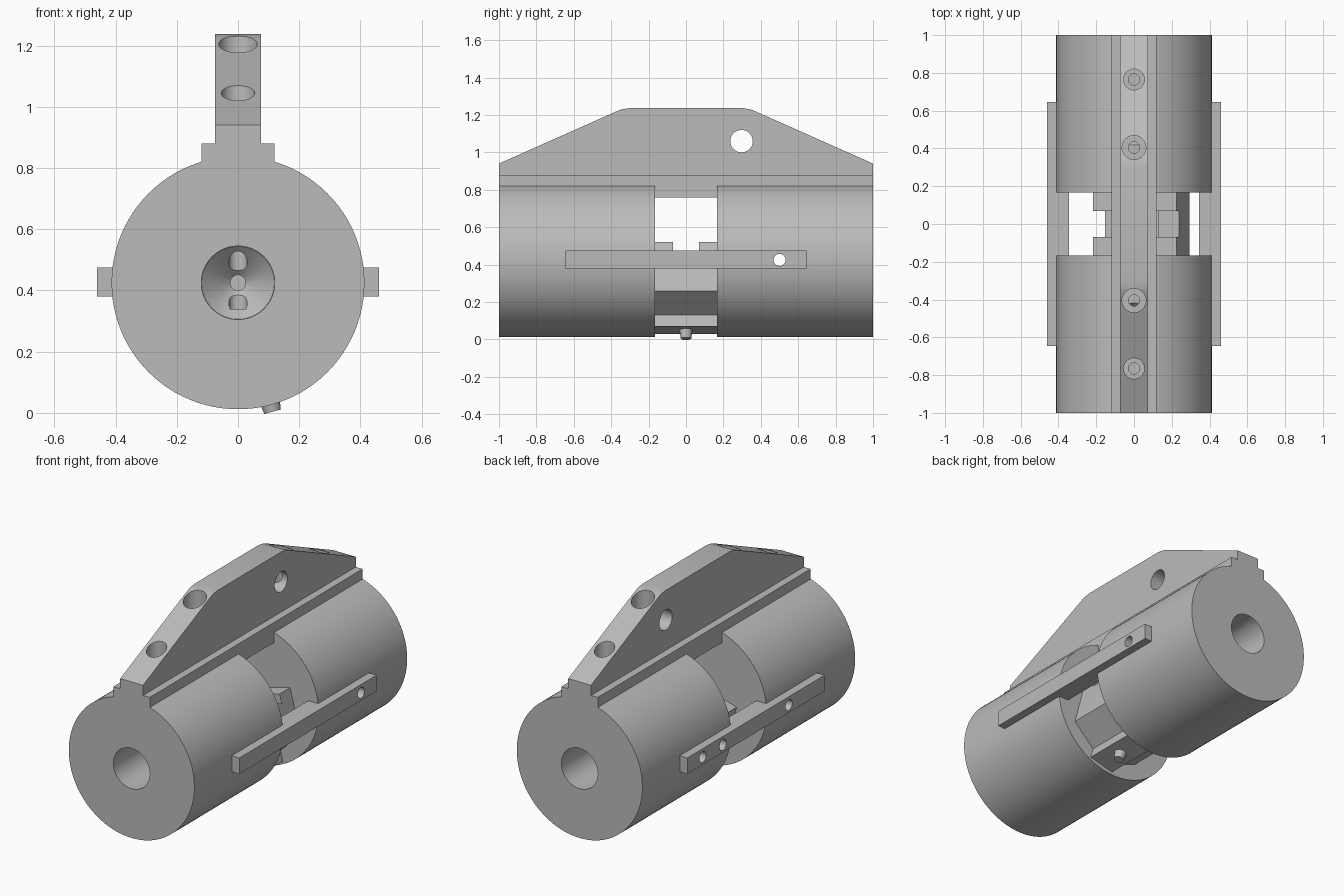
import bpy
import bmesh
import math
from mathutils import Matrix, Vector

cube = bpy.data.objects.get("Cube")
if cube:
    bpy.data.objects.remove(cube, do_unlink=True)

AXIS_Z = 0.425
TILT = math.radians(-15)

grey = bpy.data.materials.new("plain grey")
grey.use_nodes = True
colour = (0.5, 0.5, 0.5, 1)
grey.diffuse_color = colour
bsdf = next(n for n in grey.node_tree.nodes if n.type == 'BSDF_PRINCIPLED')
bsdf.inputs["Base Color"].default_value = colour


def make_object(name, bm):
    bmesh.ops.recalc_face_normals(bm, faces=bm.faces)
    mesh = bpy.data.meshes.new(name)
    bm.to_mesh(mesh)
    bm.free()
    mesh.materials.append(grey)
    obj = bpy.data.objects.new(name, mesh)
    bpy.context.collection.objects.link(obj)
    return obj


def box(name, x0, x1, y0, y1, z0, z1):
    bm = bmesh.new()
    bmesh.ops.create_cube(bm, size=1)
    for v in bm.verts:
        v.co = Vector(((x0 + x1) / 2 + v.co.x * (x1 - x0),
                       (y0 + y1) / 2 + v.co.y * (y1 - y0),
                       (z0 + z1) / 2 + v.co.z * (z1 - z0)))
    return make_object(name, bm)


def rod(name, start, end, r0, r1=None, sides=48):
    """Cylinder or cone between two points."""
    a, b = Vector(start), Vector(end)
    bm = bmesh.new()
    bmesh.ops.create_cone(bm, cap_ends=True, segments=sides, radius1=r0,
                          radius2=r0 if r1 is None else r1, depth=(b - a).length)
    turn = (b - a).to_track_quat('Z', 'Y').to_matrix().to_4x4()
    bm.transform(Matrix.Translation((a + b) / 2) @ turn)
    return make_object(name, bm)


def prism(name, points, axis, half):
    """Extrude a profile of (across, z) pairs along x or y."""
    bm = bmesh.new()
    place = (lambda p: (-half, p[0], p[1])) if axis == 'x' else (lambda p: (p[0], -half, p[1]))
    face = bm.faces.new([bm.verts.new(place(p)) for p in points])
    out = bmesh.ops.extrude_face_region(bm, geom=[face])
    move = Vector((2 * half, 0, 0)) if axis == 'x' else Vector((0, 2 * half, 0))
    bmesh.ops.translate(bm, vec=move, verts=[g for g in out["geom"] if isinstance(g, bmesh.types.BMVert)])
    return make_object(name, bm)


def combine(target, others, operation):
    for other in others:
        mod = target.modifiers.new("cut", 'BOOLEAN')
        mod.operation = operation
        mod.solver = 'EXACT'
        mod.object = other
        bpy.context.view_layer.objects.active = target
        bpy.ops.object.modifier_apply(modifier=mod.name)
        bpy.data.objects.remove(other, do_unlink=True)


def tilt(obj):
    """Move a part from local block space onto the tilted axis."""
    obj.data.transform(Matrix.Translation((0, 0, AXIS_Z)) @ Matrix.Rotation(-TILT, 4, 'Y').inverted())


# Main body: fin, stepped rail, two drums and two side bars
half_fin = [(1, 0.94), (0.375, 1.218), (0.345, 1.23), (0.30, 1.237)]
outline = [(-1, 0.80)] + [(-y, z) for y, z in half_fin] + half_fin[::-1] + [(1, 0.80)]
body = prism("clamp_body", outline, 'x', 0.075)
parts = [box("rail", -0.12, 0.12, -1, 1, 0.76, 0.88)]
for s in (-1, 1):
    parts.append(rod("drum", (0, s * 0.167, AXIS_Z), (0, s, AXIS_Z), 0.413, sides=96))
for s in (-1, 1):
    x = sorted((s * 0.345, s * 0.46))
    parts.append(box("side_bar", *x, -0.645, 0.645, 0.38, 0.475))
combine(body, parts, 'UNION')

# Bores, bolt holes and cross holes, the same at both ends
cuts = []
for s in (-1, 1):
    cuts += [
        rod("bore", (0, s * 0.45, AXIS_Z), (0, s * 1.1, AXIS_Z), 0.12),
        rod("bore_tip", (0, s * 0.451, AXIS_Z), (0, s * 0.36, AXIS_Z), 0.12, 0.025),
        rod("pilot", (0, s * 0.1, AXIS_Z), (0, s * 0.5, AXIS_Z), 0.025),
        rod("fin_hole", (-0.2, s * 0.297, 1.06), (0.2, s * 0.297, 1.06), 0.06),
        rod("bar_hole", (-0.6, s * 0.5, AXIS_Z), (0.6, s * 0.5, AXIS_Z), 0.032),
    ]
    for y, r in ((0.405, 0.063), (0.765, 0.055)):
        cuts.append(rod("counterbore", (0, s * y, 0.88), (0, s * y, 1.4), r))
        cuts.append(rod("bolt_hole", (0, s * y, 0.34), (0, s * y, 0.95), 0.03))
    for t in (-1, 1):
        cuts.append(rod("blind_hole", (t * 0.25, s * 0.31, AXIS_Z), (t * 0.6, s * 0.31, AXIS_Z), 0.032))
combine(body, cuts, 'DIFFERENCE')

# Tilted block bridging the gap between the drums
profile = [(0.242, 0.034), (0.242, -0.236), (0.08, -0.327), (0.08, -0.389),
           (-0.08, -0.389), (-0.08, -0.327), (-0.215, -0.236), (-0.215, 0.034)]
bridge = prism("bridge_block", profile, 'y', 0.167)
combine(bridge, [box("slot", -0.4, 0.4, -0.07, 0.07, -0.205, 0.2)], 'DIFFERENCE')

# Insert held in the slot, and the button under the block
insert = box("slot_insert", 0.13, 0.242, -0.07, 0.07, -0.206, -0.02)
button = rod("bottom_button", (0, 0, -0.38), (0, 0, -0.436), 0.036, 0.028, 24)
for obj in (bridge, insert, button):
    tilt(obj)
combine(bridge, [rod("pilot", (0, -0.3, AXIS_Z), (0, 0.3, AXIS_Z), 0.025)], 'DIFFERENCE')

# Smooth round walls, keep the machined edges sharp
bpy.ops.object.select_all(action='DESELECT')
for obj in (body, bridge, insert, button):
    obj.select_set(True)
bpy.context.view_layer.objects.active = body
bpy.ops.object.shade_smooth_by_angle(angle=math.radians(25))
